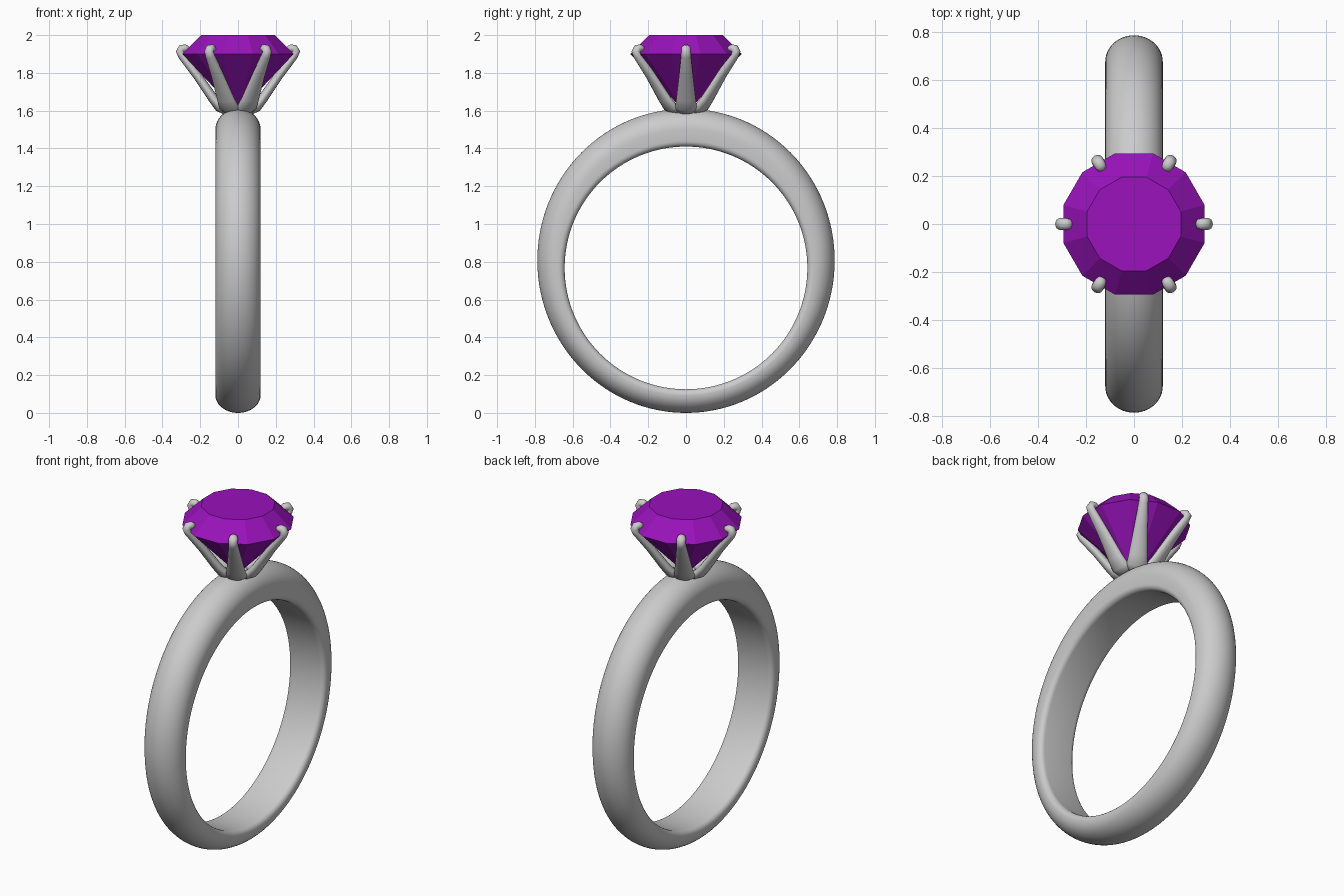
import bpy, bmesh
from math import sin, cos, pi, radians

if "Cube" in bpy.data.objects:
    bpy.data.objects.remove(bpy.data.objects["Cube"])


def finish(name, bm, smooth_angle=None):
    bmesh.ops.recalc_face_normals(bm, faces=bm.faces)
    mesh = bpy.data.meshes.new(name)
    bm.to_mesh(mesh)
    bm.free()
    ob = bpy.data.objects.new(name, mesh)
    bpy.context.collection.objects.link(ob)
    bpy.ops.object.select_all(action='DESELECT')
    ob.select_set(True)
    bpy.context.view_layer.objects.active = ob
    if smooth_angle:
        bpy.ops.object.shade_smooth_by_angle(angle=radians(smooth_angle))
    return ob


def skin(bm, rings, closed):
    """Bridge successive rings of points with quads; cap the ends if open."""
    vs = [[bm.verts.new(p) for p in ring] for ring in rings]
    n = len(vs[0])
    for i in range(len(vs) if closed else len(vs) - 1):
        a, b = vs[i], vs[(i + 1) % len(vs)]
        for j in range(n):
            k = (j + 1) % n
            bm.faces.new((a[j], a[k], b[k], b[j]))
    if not closed:
        bm.faces.new(vs[0])
        bm.faces.new(vs[-1])


# Band: D-shaped section swept round, thicker towards the stone
CZ, INNER, HALF_W, CORNER = 0.7675, 0.6425, 0.12, 0.03


def band_section(t):
    dome = min(0.11, t - CORNER - 0.001)
    right = []
    for i in range(6):                       # softened inner edge
        a = -pi / 2 + i * pi / 10
        right.append((HALF_W - CORNER + CORNER * cos(a), CORNER + CORNER * sin(a)))
    for i in range(13):                      # domed outside
        a = i * pi / 24
        right.append((HALF_W * cos(a), t - dome + dome * sin(a)))
    return right + [(-x, h) for x, h in reversed(right[:-1])]


rings = []
for i in range(128):
    a = 2 * pi * i / 128
    t = 0.125 + 0.075 * ((1 + sin(a)) / 2) ** 2
    rings.append([(x, (INNER + h) * cos(a), CZ + (INNER + h) * sin(a))
                  for x, h in band_section(t)])
bm = bmesh.new()
skin(bm, rings, True)
finish("band", bm, 50)

# Gemstone: twelve-sided, flat facets
bm = bmesh.new()


def polygon(r, z):
    return [(r * cos(radians(15 + 30 * i)), r * sin(radians(15 + 30 * i)), z)
            for i in range(12)]


skin(bm, [polygon(0.004, 1.59), polygon(0.305, 1.9), polygon(0.202, 2.0)], False)
gem = finish("gemstone", bm)
purple = bpy.data.materials.new("purple")
purple.diffuse_color = (0.32, 0.006, 0.5, 1)
purple.use_nodes = True
purple.node_tree.nodes["Principled BSDF"].inputs["Base Color"].default_value = purple.diffuse_color
gem.data.materials.append(purple)

# Prongs: tapered claws, (radius, height, path angle, half width, half thickness)
PATH = [(0.055, 1.598, 20, 0.030, 0.012), (0.065, 1.602, 25, 0.050, 0.024),
        (0.095, 1.618, 48, 0.058, 0.028), (0.13, 1.662, 55, 0.051, 0.026),
        (0.215, 1.785, 55, 0.037, 0.023), (0.295, 1.89, 58, 0.026, 0.022),
        (0.307, 1.912, 95, 0.025, 0.022), (0.298, 1.928, 150, 0.025, 0.022),
        (0.281, 1.93, 190, 0.024, 0.021), (0.267, 1.925, 205, 0.020, 0.017),
        (0.261, 1.922, 205, 0.010, 0.009)]
for k in range(6):
    ang = k * pi / 3
    rings = []
    for r, z, d, w, th in PATH:
        d = radians(d)
        ring = []
        for j in range(16):
            a = 2 * pi * j / 16
            rr = r + th * sin(a) * sin(d)
            zz = z - th * sin(a) * cos(d)
            s = w * cos(a)
            ring.append((rr * cos(ang) - s * sin(ang), rr * sin(ang) + s * cos(ang), zz))
        rings.append(ring)
    bm = bmesh.new()
    skin(bm, rings, False)
    finish(f"prong_{k + 1}", bm, 75)
